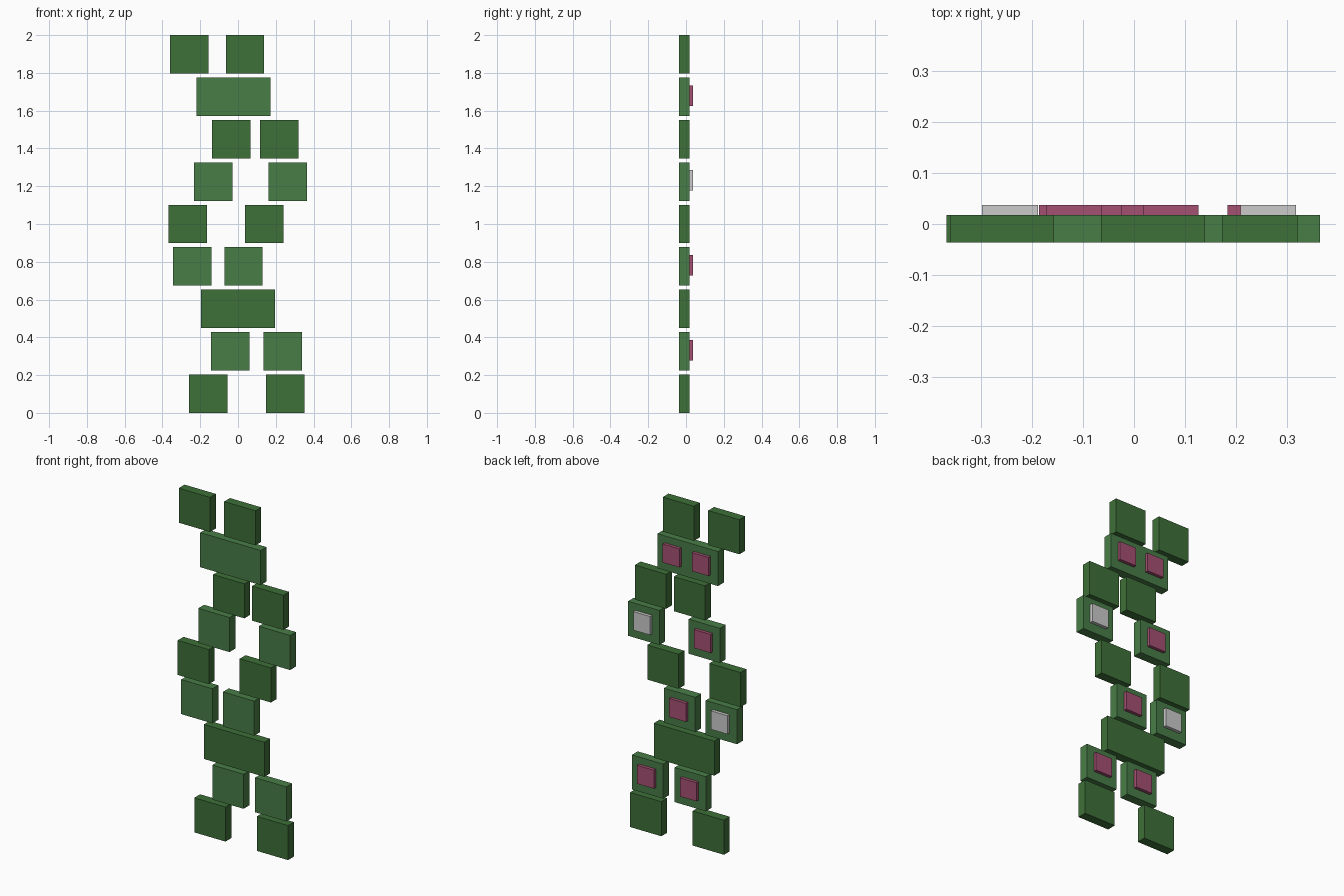
import bpy

if "Cube" in bpy.data.objects:
    bpy.data.objects.remove(bpy.data.objects["Cube"])

W, H = 0.2035, 0.2035            # block size
PITCH = (2 - H) / 8              # row spacing
FRONT, BACK, PAD_BACK = -0.036, 0.018, 0.037
PAD = 0.109


def material(name, rgb):
    m = bpy.data.materials.new(name)
    m.diffuse_color = (*rgb, 1)
    m.use_nodes = True
    m.node_tree.nodes["Principled BSDF"].inputs["Base Color"].default_value = m.diffuse_color
    return m


def box(name, x, y0, y1, z, w, h, mat=None):
    bpy.ops.mesh.primitive_cube_add(size=1, location=(x, (y0 + y1) / 2, z))
    o = bpy.context.object
    o.name = name
    o.scale = (w, y1 - y0, h)
    bpy.ops.object.transform_apply(location=False, rotation=False, scale=True)
    if mat:
        o.data.materials.append(mat)
    return o


dark = material("dark_green", (0.048, 0.162, 0.040))
light = material("light_green", (0.065, 0.205, 0.061))
rose = material("rose", (0.376, 0.080, 0.170))

# Rows from the bottom up: blocks as (centre x, width)
rows = [
    [(-0.158, W), (0.250, W)],
    [(-0.040, W), (0.238, W)],
    [(0.0, 0.394)],
    [(-0.243, W), (0.029, W)],
    [(-0.266, W), (0.138, W)],
    [(-0.132, W), (0.263, W)],
    [(-0.035, W), (0.219, W)],
    [(-0.024, 0.394)],
    [(-0.259, W), (0.037, W)],
]
for i, row in enumerate(rows):
    for x, w in row:
        box("block", x, FRONT, BACK, H / 2 + i * PITCH, w, H, light if i % 2 else dark)

# Raised pads on the back of the light rows: (row, x, material)
pads = [
    (1, -0.040, rose), (1, 0.238, rose),
    (3, -0.243, None), (3, 0.029, rose),
    (5, -0.132, rose), (5, 0.263, None),
    (7, -0.118, rose), (7, 0.072, rose),
]
for i, x, mat in pads:
    box("back_pad", x, BACK, PAD_BACK, H / 2 + i * PITCH + 0.006, PAD, PAD, mat)
